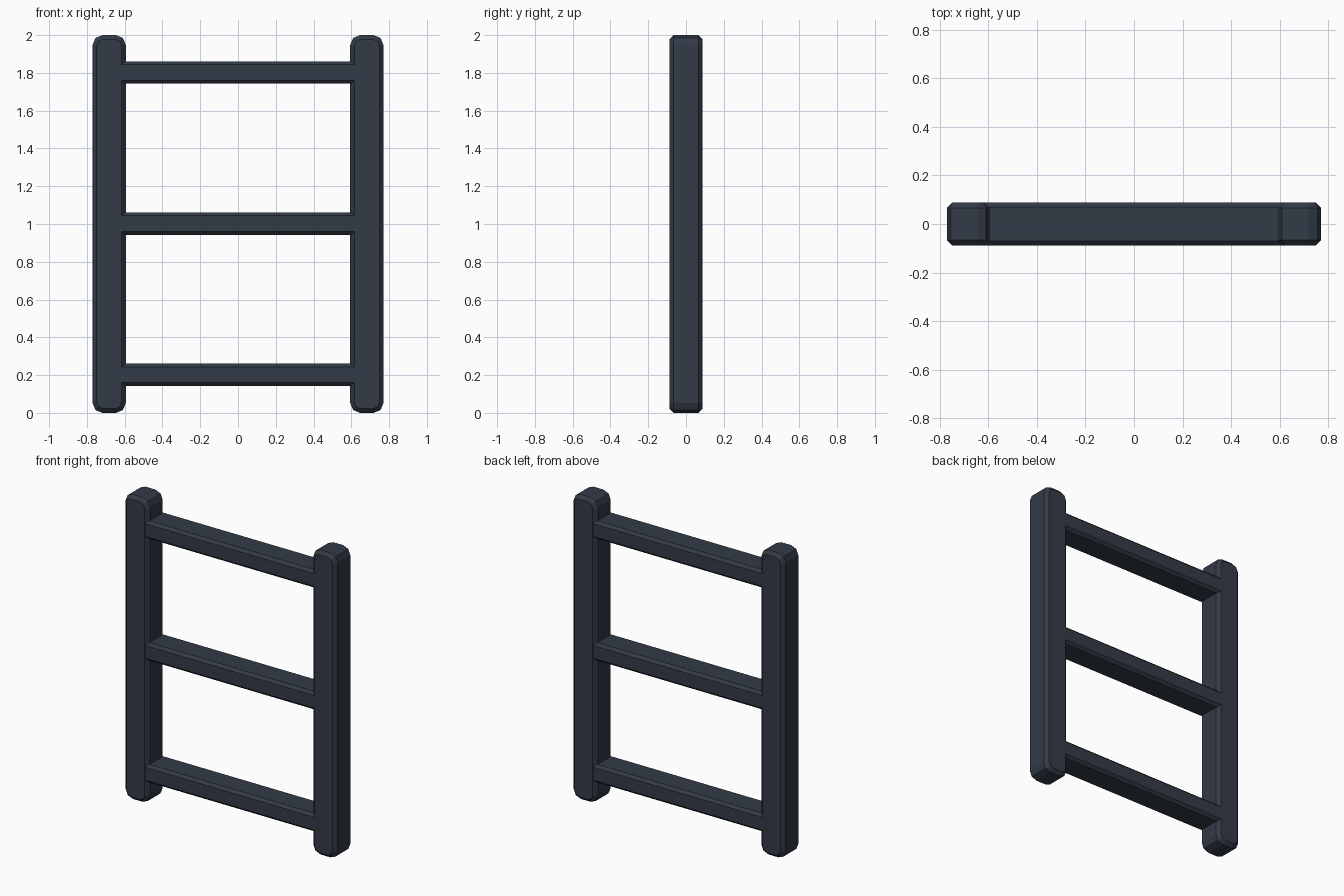
import bpy, bmesh
from math import radians

if "Cube" in bpy.data.objects:
    bpy.data.objects.remove(bpy.data.objects["Cube"])

mat = bpy.data.materials.new("dark_slate")
mat.diffuse_color = (0.033, 0.043, 0.064, 1)
mat.use_nodes = True
mat.node_tree.nodes["Principled BSDF"].inputs["Base Color"].default_value = mat.diffuse_color


def bar(name, size, loc, corner, rim, axis):
    """Box with optional rounded corners about Y, then chamfered edges.
    axis: only chamfer rim edges along it (None = all hard edges)."""
    bm = bmesh.new()
    bmesh.ops.create_cube(bm, size=1)
    bmesh.ops.scale(bm, vec=size, verts=bm.verts)

    def along(e, i):
        d = (e.verts[0].co - e.verts[1].co).normalized()
        return abs(d[i]) > 0.99

    # rounded end corners
    if corner:
        bmesh.ops.bevel(bm, geom=[e for e in bm.edges if along(e, 1)], offset=corner,
                        segments=2, profile=0.5, affect='EDGES')
    # chamfered rims
    if axis is None:
        edges = [e for e in bm.edges if e.calc_face_angle(0) > radians(60)]
    else:
        edges = [e for e in bm.edges if along(e, axis)]
    bmesh.ops.bevel(bm, geom=edges, offset=rim, segments=1, affect='EDGES')
    bmesh.ops.recalc_face_normals(bm, faces=bm.faces)
    mesh = bpy.data.meshes.new(name)
    bm.to_mesh(mesh)
    bm.free()
    mesh.materials.append(mat)
    obj = bpy.data.objects.new(name, mesh)
    obj.location = loc
    bpy.context.collection.objects.link(obj)
    return obj


# side posts
for side, x in (("left", -0.682), ("right", 0.682)):
    bar(side + "_post", (0.176, 0.176, 2.0), (x, 0, 1.0), 0.052, 0.022, None)

# rungs, running into the posts
for name, z in (("lower", 0.2), ("middle", 1.0), ("upper", 1.8)):
    bar(name + "_rung", (1.36, 0.175, 0.118), (0, 0, z + 0.002), 0, 0.017, 0)
